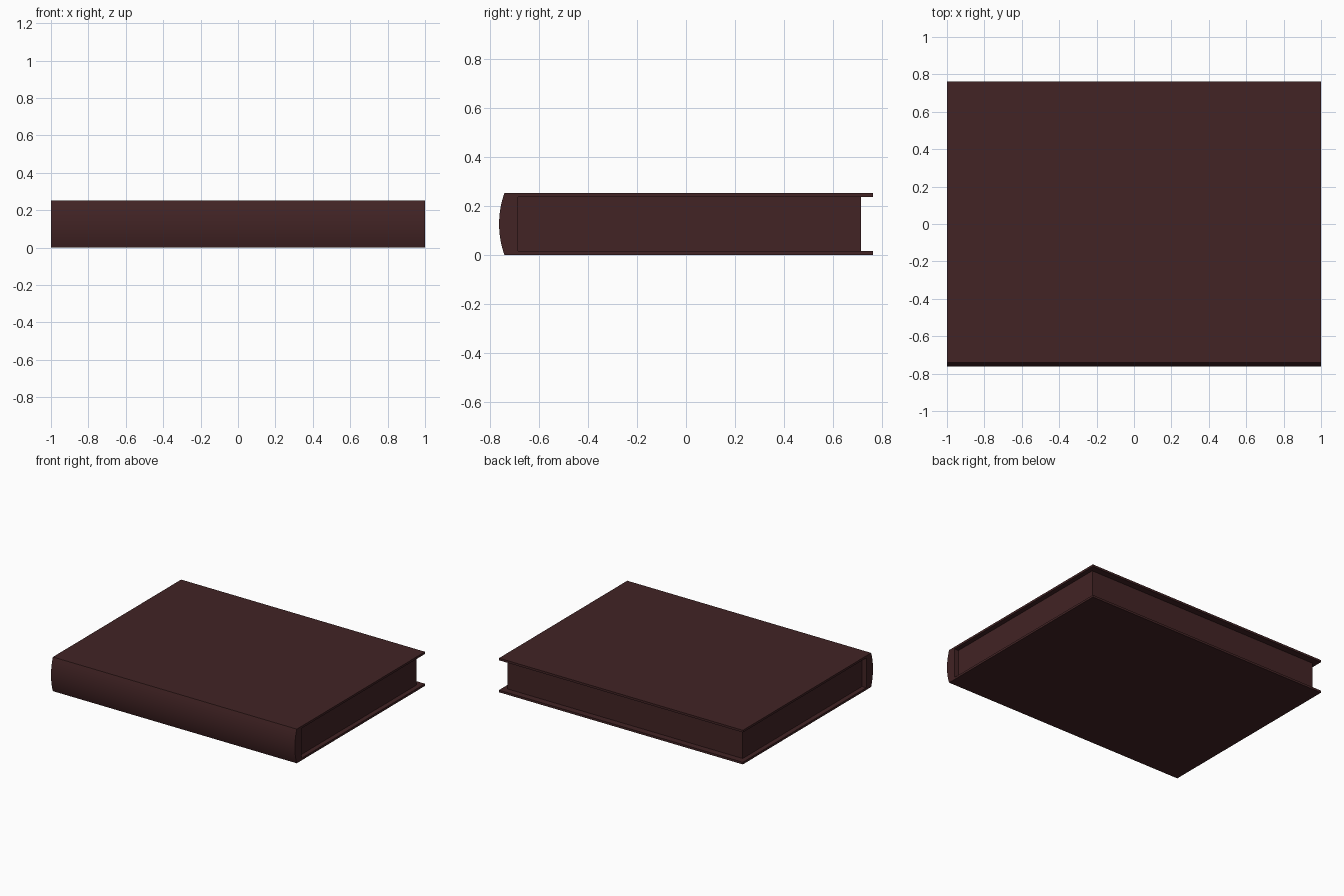
import bpy, bmesh, math

if "Cube" in bpy.data.objects:
    bpy.data.objects.remove(bpy.data.objects["Cube"])

leather = bpy.data.materials.new("dark_maroon")
leather.diffuse_color = (0.054, 0.017, 0.018, 1)
leather.use_nodes = True
leather.node_tree.nodes["Principled BSDF"].inputs["Base Color"].default_value = leather.diffuse_color

HEIGHT = 0.253       # total thickness of the closed book
BOARD = 0.016        # cover board thickness
SPINE_Y = -0.74      # where the boards meet the rounded back
SPINE_IN = -0.684    # inner face of the spine
FRONT_Y = 0.762      # outer edge of the boards
BULGE = 0.022        # how far the spine bows outwards


def extrude_profile(name, points, half_length):
    """Extrude a closed (y, z) profile symmetrically along x."""
    bm = bmesh.new()
    face = bm.faces.new([bm.verts.new((-half_length, y, z)) for y, z in points])
    res = bmesh.ops.extrude_face_region(bm, geom=[face])
    moved = [g for g in res["geom"] if isinstance(g, bmesh.types.BMVert)]
    bmesh.ops.translate(bm, verts=moved, vec=(2 * half_length, 0, 0))
    bmesh.ops.recalc_face_normals(bm, faces=bm.faces)
    mesh = bpy.data.meshes.new(name)
    bm.to_mesh(mesh)
    bm.free()
    mesh.materials.append(leather)
    obj = bpy.data.objects.new(name, mesh)
    bpy.context.collection.objects.link(obj)
    bpy.ops.object.select_all(action='DESELECT')
    bpy.context.view_layer.objects.active = obj
    obj.select_set(True)
    bpy.ops.object.shade_smooth_by_angle(angle=math.radians(30))
    return obj


# Rounded spine arc, from the top edge down to the bottom edge
half = HEIGHT / 2
radius = (half ** 2 + BULGE ** 2) / (2 * BULGE)
sweep = math.asin(half / radius)
centre_y = SPINE_Y - BULGE + radius
arc = []
for i in range(17):
    a = sweep * (1 - i / 8)
    arc.append((centre_y - radius * math.cos(a), half + radius * math.sin(a)))

# Cover: rounded spine and two boards in one C-shaped profile
cover = arc + [(FRONT_Y, 0), (FRONT_Y, BOARD), (SPINE_IN, BOARD),
               (SPINE_IN, HEIGHT - BOARD), (FRONT_Y, HEIGHT - BOARD),
               (FRONT_Y, HEIGHT)]
extrude_profile("cover", cover, 1.0)

# Page block, set back from the three open edges
pages = [(SPINE_IN, BOARD), (0.714, BOARD),
         (0.714, HEIGHT - BOARD), (SPINE_IN, HEIGHT - BOARD)]
extrude_profile("page_block", pages, 0.965)
